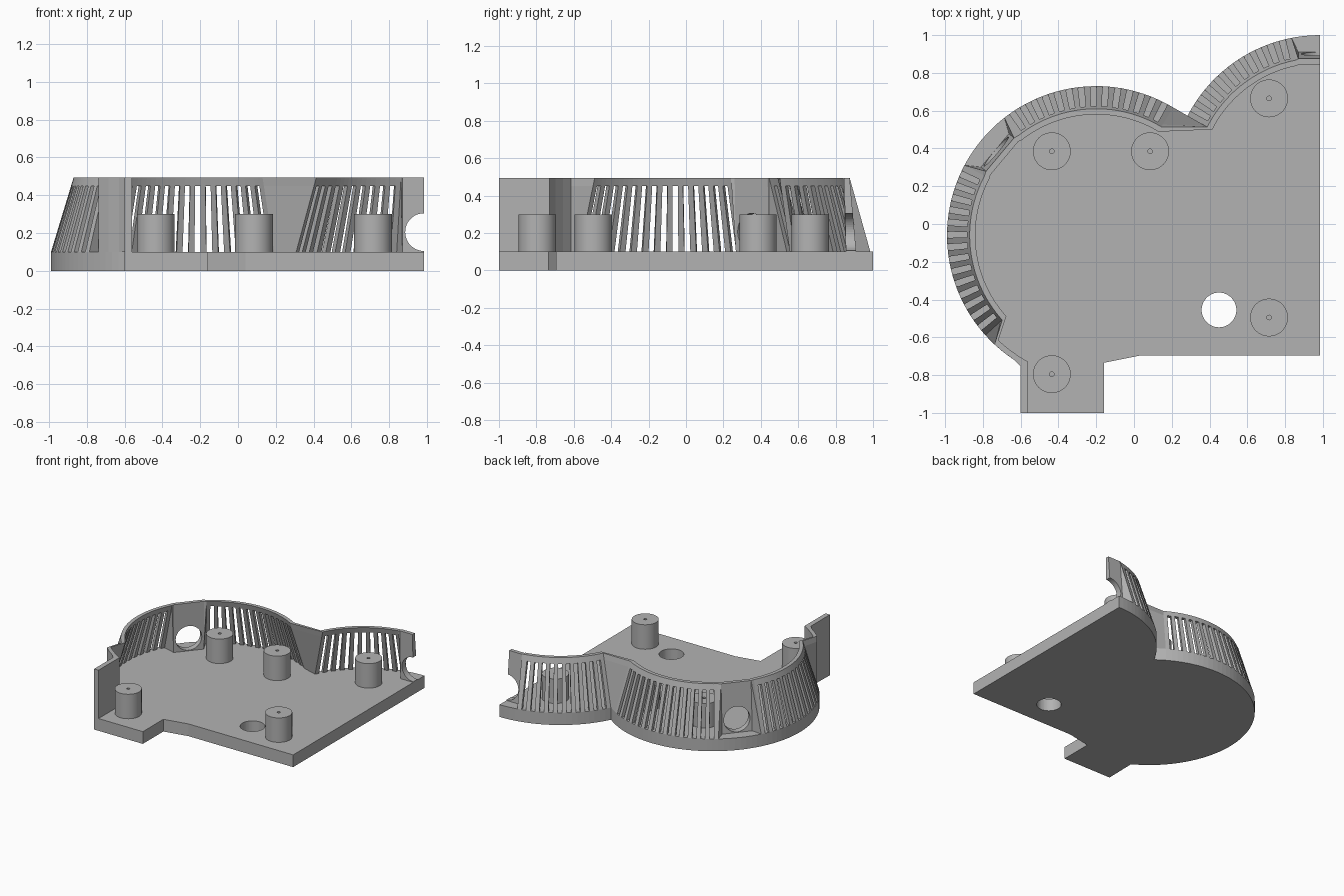
import bpy, bmesh
from math import cos, sin, radians, pi
from mathutils import Vector, Matrix

if "Cube" in bpy.data.objects:
    bpy.data.objects.remove(bpy.data.objects["Cube"])

grey = bpy.data.materials.new("plain_grey")
grey.use_nodes = True
grey.diffuse_color = (0.45, 0.45, 0.45, 1)
grey.node_tree.nodes["Principled BSDF"].inputs["Base Color"].default_value = grey.diffuse_color

FLOOR, SLOT_TOP, TOP = 0.1, 0.45, 0.495
R_LOW, R_HIGH, THICK = 0.79, 0.67, 0.03
BIG, SMALL = Vector((-0.2, -0.06)), Vector((0.985, 0.21))


def polar(center, angle, r):
    return center + Vector((cos(radians(angle)), sin(radians(angle)))) * r


def finish(name, bm):
    bmesh.ops.recalc_face_normals(bm, faces=bm.faces)
    mesh = bpy.data.meshes.new(name)
    bm.to_mesh(mesh)
    bm.free()
    mesh.materials.append(grey)
    ob = bpy.data.objects.new(name, mesh)
    bpy.context.collection.objects.link(ob)
    return ob


def hull(name, points):
    bm = bmesh.new()
    bmesh.ops.convex_hull(bm, input=[bm.verts.new(p) for p in points])
    return finish(name, bm)


def drill(ob, center, axis, radius):
    """Cut a round hole through a part and bake the result."""
    bm = bmesh.new()
    turn = Vector((0, 0, 1)).rotation_difference(axis).to_matrix().to_4x4()
    bmesh.ops.create_cone(bm, cap_ends=True, segments=48, radius1=radius, radius2=radius,
                          depth=0.5, matrix=Matrix.Translation(center) @ turn)
    cutter = finish("hole_cutter", bm)
    cutter.hide_render = True
    mod = ob.modifiers.new("hole", "BOOLEAN")
    mod.operation, mod.solver, mod.object = "DIFFERENCE", "EXACT", cutter
    bpy.context.view_layer.update()
    baked = bpy.data.meshes.new_from_object(ob.evaluated_get(bpy.context.evaluated_depsgraph_get()))
    ob.modifiers.clear()
    ob.data = baked
    bpy.data.objects.remove(cutter)


# Base plate: two arcs joined to a straight-sided body with a front tab
outline = [Vector(p) for p in ((-0.6, -1), (-0.16, -1), (-0.16, -0.735), (0.04, -0.695), (0.985, -0.695))]
outline += [polar(SMALL, 90 + 63 * i / 20, R_LOW) for i in range(21)]
outline += [polar(BIG, 53 + 187 * i / 60, R_LOW) for i in range(61)]
bm = bmesh.new()
bottom = bm.faces.new([bm.verts.new((p.x, p.y, 0)) for p in outline])
grown = bmesh.ops.extrude_face_region(bm, geom=[bottom], use_keep_orig=True)
bmesh.ops.translate(bm, vec=(0, 0, FLOOR), verts=[v for v in grown["geom"] if isinstance(v, bmesh.types.BMVert)])
base = finish("base_plate", bm)
drill(base, Vector((0.45, -0.455, 0.05)), Vector((0, 0, 1)), 0.092)


# Wall stations: (outer low, inner low, outer high, inner high, kind of next segment)
def station(center, angle, kind, high=R_HIGH):
    return [polar(center, angle, r) for r in (R_LOW, R_LOW - THICK, high, high - THICK)] + [kind]


def slotted(center, start, end, slots, last):
    """Alternate bars and slots, beginning and ending with a bar."""
    n = 2 * slots + 1
    return [station(center, start + (end - start) * i / n,
                    last if i == n else ("slot" if i % 2 else "solid")) for i in range(n + 1)]


def straight(y_out, y_in):
    out, inn = Vector((-0.6, y_out)), Vector((-0.56, y_in))
    return [out, inn, out, inn, "solid"]


stations = [straight(-1, -1), straight(-0.755, -0.73)]
stations += [station(BIG, a, "solid", R_LOW) for a in (237, 232, 227)]
stations += slotted(BIG, 222, 152, 14, "gap")
stations += slotted(BIG, 128, 59, 14, "solid")
stations += slotted(SMALL, 153, 101, 10, "gap")

# Vent wall: one strip of panels with side faces only where a panel is open
bm = bmesh.new()
rows = []
for ol, il, oh, ih, kind in stations:
    levels = []
    for z in (FLOOR, SLOT_TOP, TOP):
        t = (z - FLOOR) / (TOP - FLOOR)
        levels.append([bm.verts.new((*a.lerp(b, t), z)) for a, b in ((ol, oh), (il, ih))])
    rows.append(levels)


def is_solid(i, level):
    if i < 0 or i >= len(stations):
        return False
    kind = stations[i][4]
    return kind == "solid" or (kind == "slot" and level == 1)


for i in range(len(stations) - 1):
    for level in (0, 1):
        if not is_solid(i, level):
            continue
        a, b, c, d = rows[i][level], rows[i + 1][level], rows[i + 1][level + 1], rows[i][level + 1]
        for side in (0, 1):
            bm.faces.new([q[side] for q in (a, b, c, d)])
        if level == 1:
            bm.faces.new((d[0], c[0], c[1], d[1]))
        if level == 1 and not is_solid(i, 0):
            bm.faces.new((a[0], b[0], b[1], a[1]))
        if not is_solid(i - 1, level):
            bm.faces.new((a[0], a[1], d[1], d[0]))
        if i + 1 == len(stations) - 1 or not is_solid(i + 1, level):
            bm.faces.new((b[0], b[1], c[1], c[0]))
finish("vent_wall", bm)


# Recessed cable ports: upright plate with a round hole and slanted cheeks
def port(name, center, angle, sides, spread):
    radial = polar(Vector((0, 0)), angle, 1)
    tangent = Vector((-radial.y, radial.x))

    def at(u, r, z):
        return Vector((*(center + radial * r + tangent * u), z))

    half = 0.115
    lo, hi = (-half if -1 in sides else 0), half
    section = ((0.70, FLOOR), (0.645, FLOOR), (0.665, TOP), (0.635, TOP))
    plate = hull(name + "_plate", [at(u, r, z) for u in (lo, hi) for r, z in section])
    drill(plate, at(0, 0.67, 0.205), radial.to_3d(), 0.1)
    for s in sides:
        edge = [at(s * half, r, z) for r, z in section]
        ol, il, oh, ih, _ = station(center, angle + s * spread, "")
        edge += [Vector((*p, z)) for p, z in ((ol, FLOOR), (il, FLOOR), (oh, TOP), (ih, TOP))]
        hull(name + ("_left_cheek" if s > 0 else "_right_cheek"), edge)


port("side_port", BIG, 140, (-1, 1), 12)
port("back_port", SMALL, 90, (1,), 11)

# Mounting posts with a pilot hole
POSTS = ((-0.435, 0.385), (0.085, 0.385), (0.715, 0.665), (0.715, -0.495), (-0.435, -0.795))
for n, (x, y) in enumerate(POSTS):
    bm = bmesh.new()
    profile = ((0.1, FLOOR), (0.1, 0.3), (0.012, 0.3), (0.012, 0.15), (0, 0.15))
    verts = [bm.verts.new((x + r, y, z)) for r, z in profile]
    edges = [bm.edges.new(pair) for pair in zip(verts, verts[1:])]
    bmesh.ops.spin(bm, geom=verts + edges, cent=(x, y, 0), axis=(0, 0, 1), angle=2 * pi, steps=48)
    bmesh.ops.remove_doubles(bm, verts=bm.verts, dist=0.0001)
    post = finish("mounting_post_%d" % (n + 1), bm)
    bpy.ops.object.select_all(action="DESELECT")
    post.select_set(True)
    bpy.context.view_layer.objects.active = post
    bpy.ops.object.shade_smooth_by_angle()
